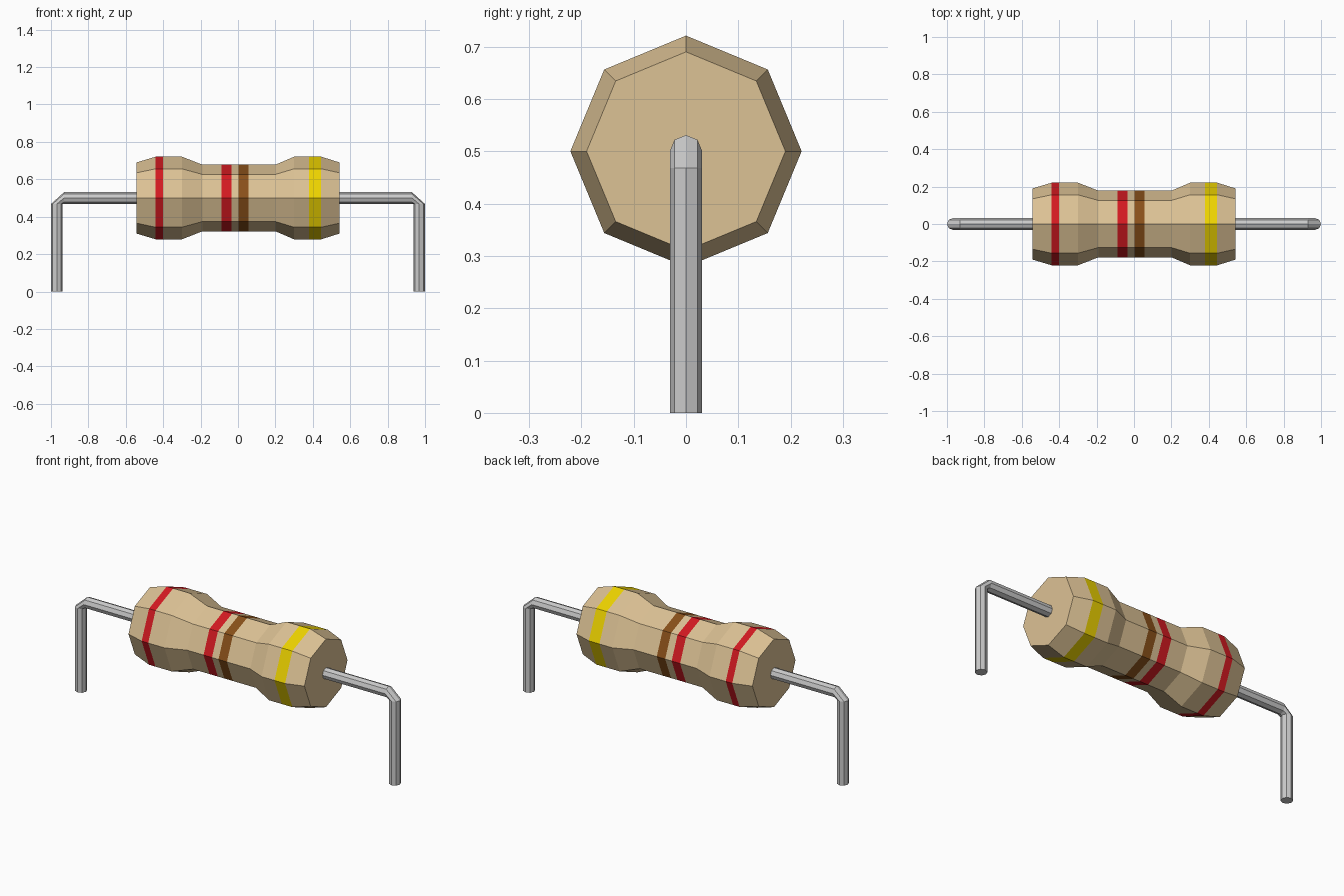
import bpy, bmesh
from math import sin, cos, pi
from mathutils import Vector

if "Cube" in bpy.data.objects:
    bpy.data.objects.remove(bpy.data.objects["Cube"])

SIDES = 8
AXIS_Z = 0.5


def material(name, rgb):
    m = bpy.data.materials.new(name)
    m.diffuse_color = (*rgb, 1)
    m.use_nodes = True
    m.node_tree.nodes["Principled BSDF"].inputs["Base Color"].default_value = m.diffuse_color
    return m


def loft(name, rings, mats=(), band_ids=None):
    """Skin octagonal rings (centre, outward axis, radius) and cap the ends."""
    bm = bmesh.new()
    loops = []
    for centre, up, r in rings:
        loops.append([bm.verts.new(Vector(centre) + r * (
            Vector(up) * cos(2 * pi * i / SIDES) + Vector((0, 1, 0)) * sin(2 * pi * i / SIDES)))
            for i in range(SIDES)])
    for k, (a, b) in enumerate(zip(loops, loops[1:])):
        for i in range(SIDES):
            j = (i + 1) % SIDES
            f = bm.faces.new((a[i], a[j], b[j], b[i]))
            f.material_index = band_ids[k] if band_ids else 0
    bm.faces.new(loops[0])
    bm.faces.new(loops[-1])
    bmesh.ops.recalc_face_normals(bm, faces=bm.faces)
    mesh = bpy.data.meshes.new(name)
    bm.to_mesh(mesh)
    bm.free()
    for m in mats:
        mesh.materials.append(m)
    ob = bpy.data.objects.new(name, mesh)
    bpy.context.collection.objects.link(ob)
    return ob


# Body: x, radius, colour of the stretch to the next ring
TAN, RED, BROWN, YELLOW = range(4)
mats = [material("tan", (0.72, 0.54, 0.30)), material("red", (0.65, 0.01, 0.015)),
        material("brown", (0.25, 0.08, 0.01)), material("yellow", (0.85, 0.65, 0.0))]
profile = [(-0.543, 0.19, TAN), (-0.44, 0.221, RED), (-0.40, 0.221, TAN),
           (-0.30, 0.221, TAN), (-0.19, 0.178, TAN), (-0.088, 0.178, RED),
           (-0.036, 0.178, TAN), (0.004, 0.178, BROWN), (0.056, 0.178, TAN),
           (0.20, 0.178, TAN), (0.30, 0.221, TAN), (0.38, 0.221, YELLOW),
           (0.445, 0.221, TAN), (0.543, 0.19, TAN)]
loft("resistor_body", [((x, 0, AXIS_Z), (0, 0, 1), r) for x, r, _ in profile],
     mats, [c for _, _, c in profile])

# Bent wire leads, one on each side
for side, name in ((-1, "left_lead"), (1, "right_lead")):
    loft(name, [((side * 0.969, 0, 0), (side, 0, 0), 0.031),
                ((side * 0.969, 0, 0.468), (side, 0, 0), 0.031),
                ((side * 0.93, 0, AXIS_Z), (0, 0, 1), 0.031),
                ((side * 0.52, 0, AXIS_Z), (0, 0, 1), 0.031)])
